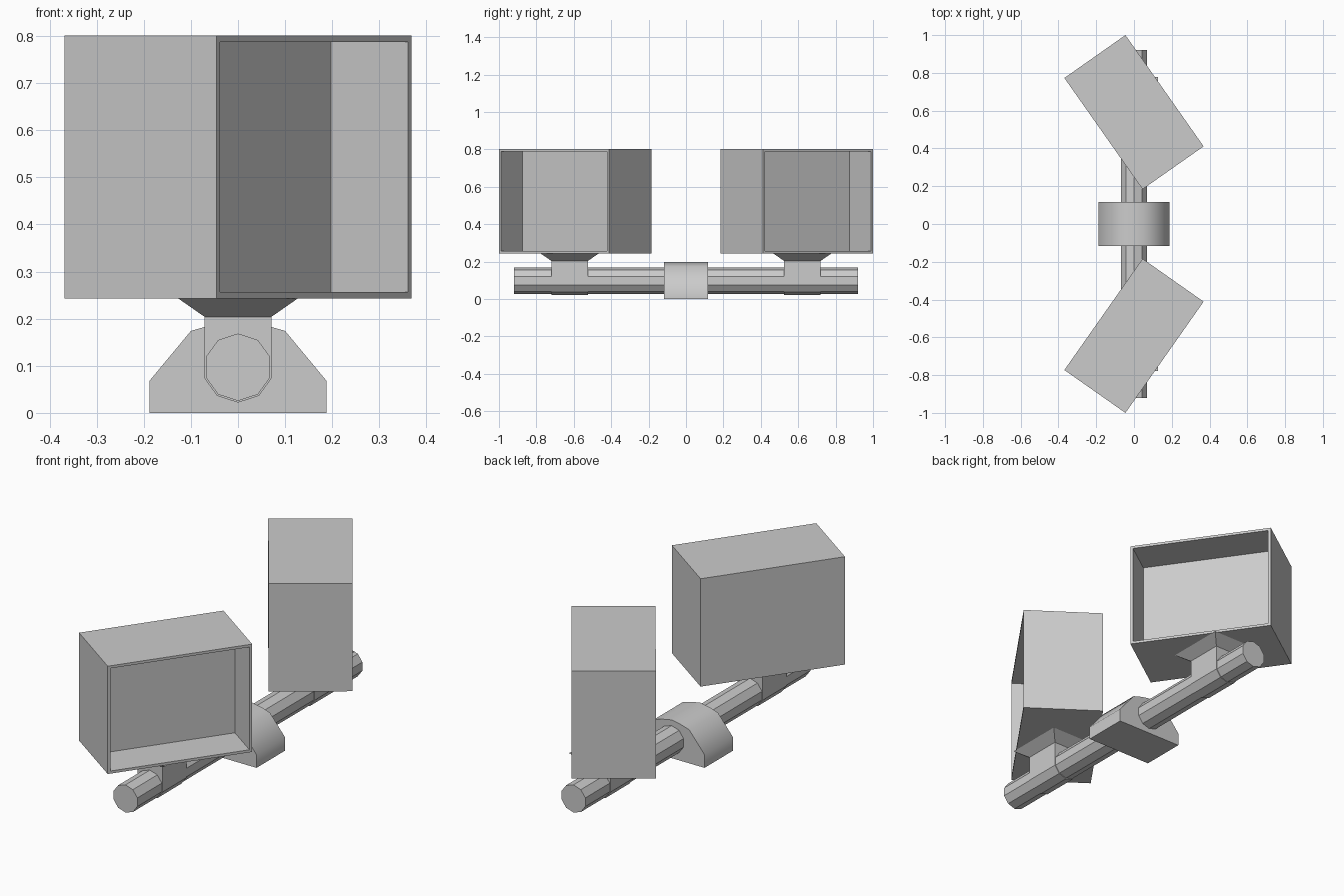
import bpy, bmesh
from math import radians, sin, cos, pi
from mathutils import Matrix

if "Cube" in bpy.data.objects:
    bpy.data.objects.remove(bpy.data.objects["Cube"])


def make_object(name, bm):
    bmesh.ops.recalc_face_normals(bm, faces=bm.faces)
    mesh = bpy.data.meshes.new(name)
    bm.to_mesh(mesh)
    bm.free()
    obj = bpy.data.objects.new(name, mesh)
    bpy.context.collection.objects.link(obj)
    return obj


def extrude_profile(name, profile, y0, y1):
    """Closed (x, z) profile extruded along y."""
    bm = bmesh.new()
    face = bm.faces.new([bm.verts.new((x, y0, z)) for x, z in profile])
    ext = bmesh.ops.extrude_face_region(bm, geom=[face])
    verts = [v for v in ext["geom"] if isinstance(v, bmesh.types.BMVert)]
    bmesh.ops.translate(bm, verts=verts, vec=(0, y1 - y0, 0))
    return make_object(name, bm)


def decagon(r, z, steps):
    return [(r * cos(pi / 2 + i * pi / 5), z + r * sin(pi / 2 + i * pi / 5)) for i in steps]


def open_box(name, y, angle):
    """Box with a recessed opening in its front face."""
    bm = bmesh.new()
    bmesh.ops.create_cube(bm, size=1, matrix=Matrix.Diagonal((0.72, 0.395, 0.558, 1)))
    bmesh.ops.recalc_face_normals(bm, faces=bm.faces)
    front = min(bm.faces, key=lambda f: f.calc_center_median().y)
    bmesh.ops.inset_region(bm, faces=[front], thickness=0.019)
    inner = bmesh.ops.extrude_discrete_faces(bm, faces=[front])["faces"][0]
    bmesh.ops.translate(bm, verts=inner.verts, vec=(0, 0.2, 0))
    bm.transform(Matrix.Translation((0, y, 0.522)) @ Matrix.Rotation(radians(angle), 4, 'Z'))
    return make_object(name, bm)


def flare(name, y):
    """Pyramid-shaped seat under a box."""
    bm = bmesh.new()
    rings = []
    for hx, hy, z in ((0.071, 0.098, 0.204), (0.127, 0.155, 0.243)):
        rings.append([bm.verts.new((sx * hx, y + sy * hy, z))
                      for sx, sy in ((-1, -1), (1, -1), (1, 1), (-1, 1))])
    low, high = rings
    bm.faces.new(low[::-1])
    bm.faces.new(high)
    for i in range(4):
        j = (i + 1) % 4
        bm.faces.new((low[i], low[j], high[j], high[i]))
    return make_object(name, bm)


# ten-sided cross bar
extrude_profile("cross_bar", decagon(0.0715, 0.097, range(10)), -0.92, 0.92)

# central saddle with rounded top
right = [(0.188, 0), (0.188, 0.068), (0.1, 0.174), (0.052, 0.188)]
profile = right + [(0, 0.198)] + [(-x, z) for x, z in reversed(right)]
saddle = extrude_profile("center_saddle", profile, -0.117, 0.117)
bpy.context.view_layer.objects.active = saddle
saddle.select_set(True)
bpy.ops.object.shade_smooth_by_angle(angle=radians(45))
saddle.select_set(False)

# mirrored pair of boxes, each on a collar and flared seat
for label, side, angle in (("front", -1, 54.9), ("back", 1, 125.1)):
    open_box(label + "_box", side * 0.592, angle)
    flare(label + "_seat", side * 0.622)
    collar = [(-0.0715, 0.205)] + decagon(0.0752, 0.097, range(3, 8)) + [(0.0715, 0.205)]
    extrude_profile(label + "_collar", collar, side * 0.622 - 0.098, side * 0.622 + 0.098)
